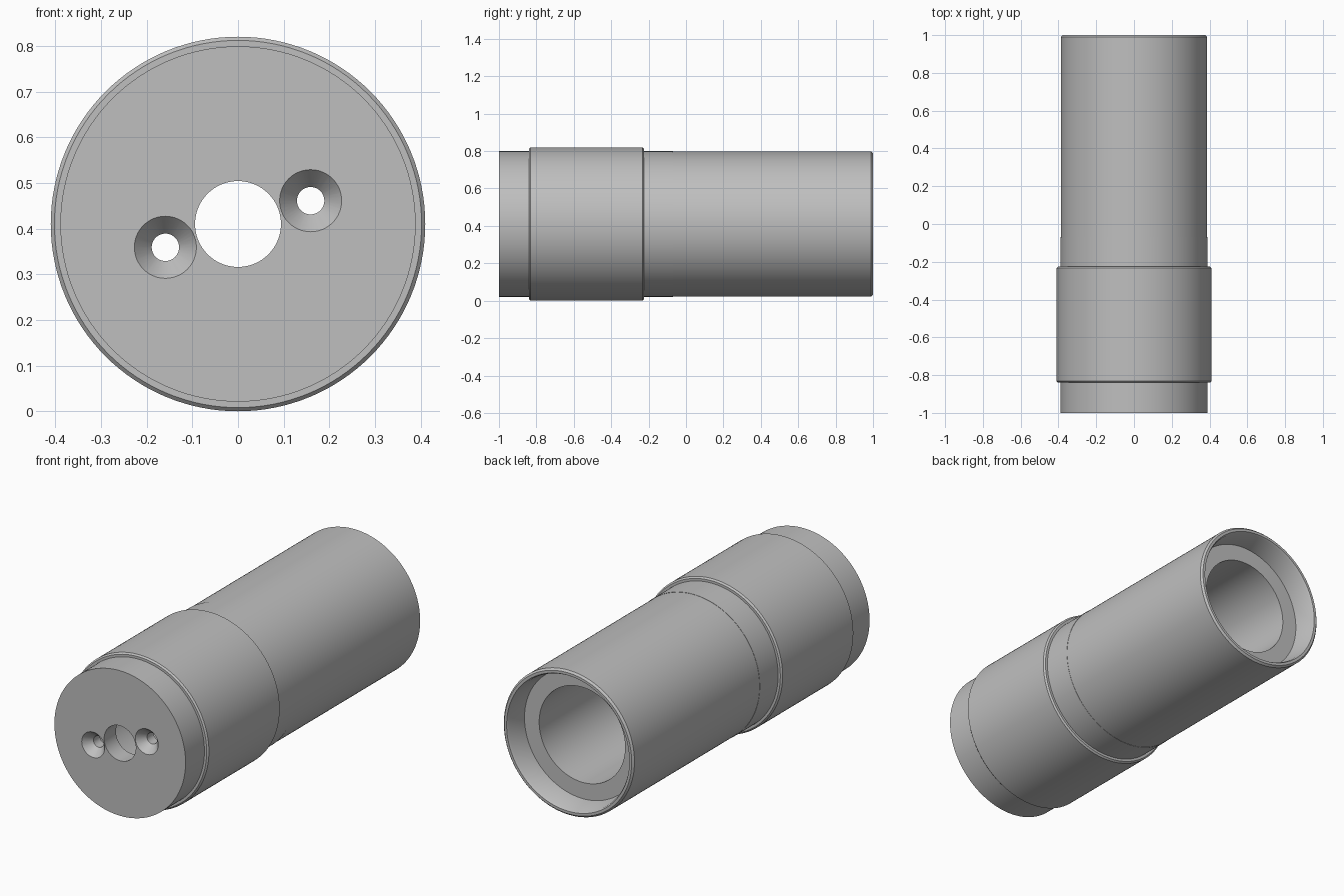
import bpy
import bmesh
import math

if "Cube" in bpy.data.objects:
    bpy.data.objects.remove(bpy.data.objects["Cube"])

AXIS_Z = 0.41
SEGMENTS = 128

grey = bpy.data.materials.new("satin grey")
grey.diffuse_color = (0.52, 0.52, 0.52, 1)
grey.use_nodes = True
grey.node_tree.nodes["Principled BSDF"].inputs["Base Color"].default_value = grey.diffuse_color


def lathe(name, profile, cx=0.0, cz=AXIS_Z, segments=SEGMENTS):
    """Revolve a closed (radius, y) profile around an axis parallel to y."""
    bm = bmesh.new()
    rings = []
    for i in range(segments):
        a = 2 * math.pi * i / segments
        rings.append([bm.verts.new((cx + r * math.cos(a), y, cz + r * math.sin(a)))
                      for r, y in profile])
    n = len(profile)
    for i in range(segments):
        here, there = rings[i], rings[(i + 1) % segments]
        for j in range(n):
            k = (j + 1) % n
            if profile[j][0] == 0 and profile[k][0] == 0:
                continue
            bm.faces.new((here[j], here[k], there[k], there[j]))
    bmesh.ops.remove_doubles(bm, verts=bm.verts, dist=1e-5)
    bmesh.ops.recalc_face_normals(bm, faces=bm.faces)
    mesh = bpy.data.meshes.new(name)
    bm.to_mesh(mesh)
    bm.free()
    mesh.materials.append(grey)
    obj = bpy.data.objects.new(name, mesh)
    bpy.context.collection.objects.link(obj)
    return obj


def smooth(obj):
    bpy.ops.object.select_all(action='DESELECT')
    obj.select_set(True)
    bpy.context.view_layer.objects.active = obj
    bpy.ops.object.shade_smooth_by_angle(angle=math.radians(30))


# Hollow barrel: end plate with centre hole, long bore, wider rear socket
barrel = lathe("barrel", [
    (0.094, -1.0), (0.389, -1.0), (0.389, -0.07), (0.3875, -0.07),
    (0.3875, 0.99), (0.378, 1.0), (0.364, 1.0), (0.358, 0.99),
    (0.342, 0.88), (0.255, 0.88), (0.255, -0.9), (0.094, -0.9),
])

# Raised sleeve with chamfered edges
sleeve = lathe("sleeve", [
    (0.388, -0.84), (0.402, -0.84), (0.41, -0.832),
    (0.41, -0.233), (0.402, -0.225), (0.388, -0.225),
])

# Countersunk screw holes in the end plate
for side in (-1, 1):
    cutter = lathe("screw_hole_cutter", [
        (0.0, -1.02), (0.068, -1.02), (0.068, -1.0), (0.03, -0.955),
        (0.03, -0.85), (0.0, -0.85),
    ], cx=0.159 * side, cz=AXIS_Z + 0.051 * side, segments=48)
    cutter.hide_render = True
    cutter.hide_set(True)
    cut = barrel.modifiers.new("screw_hole", 'BOOLEAN')
    cut.operation = 'DIFFERENCE'
    cut.solver = 'EXACT'
    cut.object = cutter

# Apply the cuts, then remove the cutters
bpy.context.view_layer.objects.active = barrel
for mod in list(barrel.modifiers):
    bpy.ops.object.modifier_apply(modifier=mod.name)
for obj in list(bpy.data.objects):
    if obj.name.startswith("screw_hole_cutter"):
        bpy.data.objects.remove(obj)

for part in (barrel, sleeve):
    smooth(part)
